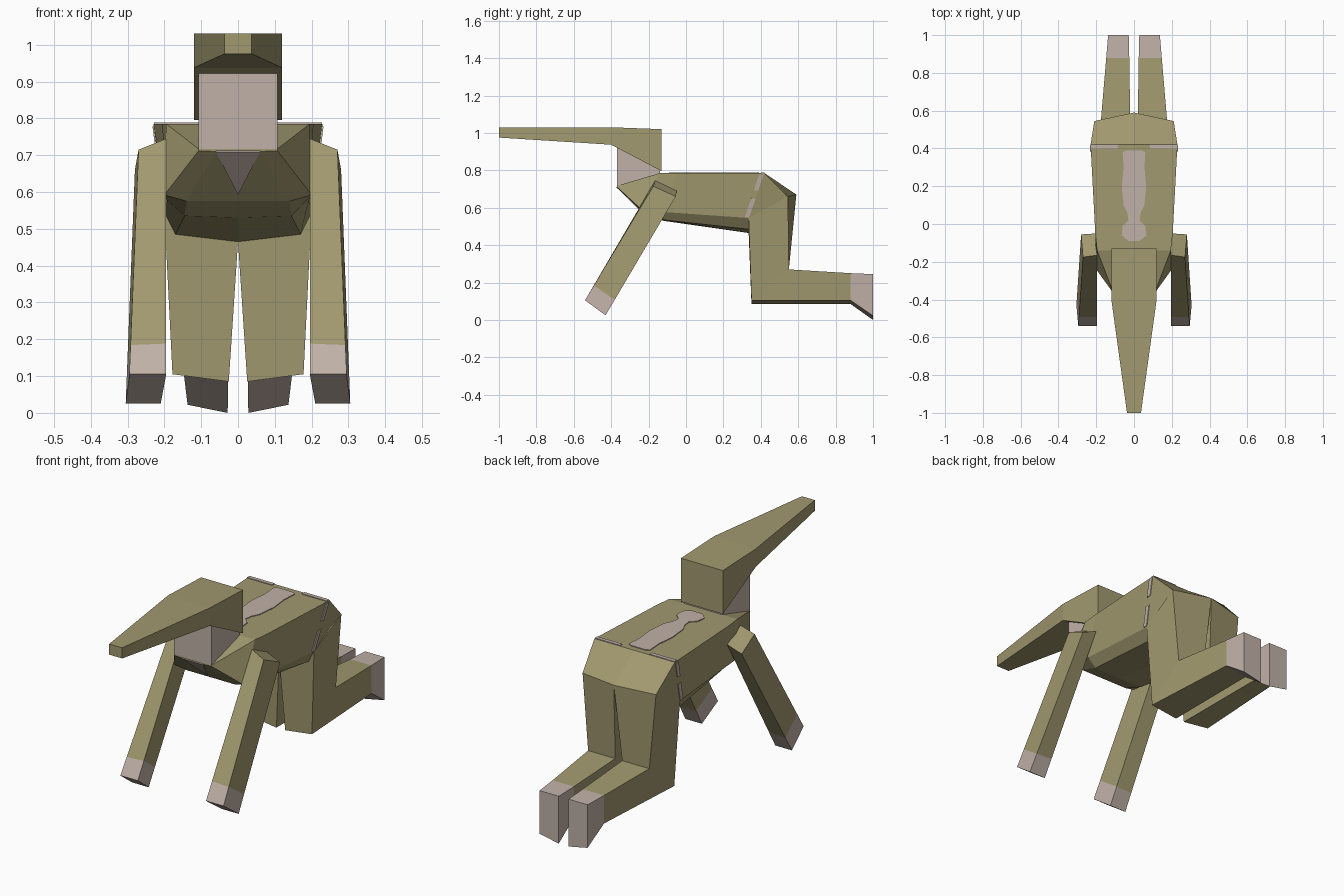
import bpy, bmesh
from mathutils import Vector

if "Cube" in bpy.data.objects:
    bpy.data.objects.remove(bpy.data.objects["Cube"])


def material(name, rgb):
    m = bpy.data.materials.new(name)
    m.diffuse_color = (*rgb, 1)
    m.use_nodes = True
    m.node_tree.nodes["Principled BSDF"].inputs["Base Color"].default_value = m.diffuse_color
    return m


OLIVE = material("olive hide", (0.36, 0.32, 0.16))
PINK = material("pale pink", (0.53, 0.44, 0.39))


def loft(name, rings, mats, mirror=1):
    """Skin a list of equal-sized rings; mats holds one material index per segment."""
    bm = bmesh.new()
    vr = [[bm.verts.new((p[0] * mirror, p[1], p[2])) for p in r] for r in rings]
    n = len(rings[0])
    for s in range(len(vr) - 1):
        for i in range(n):
            j = (i + 1) % n
            bm.faces.new((vr[s][i], vr[s][j], vr[s + 1][j], vr[s + 1][i])).material_index = mats[s]
    bm.faces.new(vr[0]).material_index = mats[0]
    bm.faces.new(vr[-1]).material_index = mats[-1]
    bmesh.ops.recalc_face_normals(bm, faces=bm.faces)
    me = bpy.data.meshes.new(name)
    bm.to_mesh(me)
    bm.free()
    me.materials.append(OLIVE)
    me.materials.append(PINK)
    ob = bpy.data.objects.new(name, me)
    bpy.context.collection.objects.link(ob)
    return ob


def plate(name, pts, normal, mirror=1):
    """Thin painted marking lying on a surface."""
    d = Vector(normal).normalized() * 0.004
    loft(name, [[Vector(p) - d for p in pts], [Vector(p) + d for p in pts]], [1], mirror)


# Body: half sections (top centre, top corner, side edge, belly corner, belly centre)
halves = [
    [(0, -.37, .717), (.107, -.37, .717), (.107, -.37, .712), (.06, -.37, .71), (0, -.37, .71)],
    [(0, -.14, .785), (.195, -.14, .785), (.2, -.24, .592), (.14, -.23, .575), (0, -.23, .575)],
    [(0, -.05, .785), (.205, -.05, .785), (.192, -.12, .577), (.145, -.12, .535), (0, -.12, .53)],
    [(0, .42, .785), (.23, .42, .785), (.2, .335, .545), (.17, .335, .485), (0, .335, .465)],
    [(0, .59, .67), (.21, .545, .66), (.18, .5, .52), (.15, .45, .5), (0, .45, .48)],
]
body = [h + [(-x, y, z) for x, y, z in h[3:0:-1]] for h in halves]
loft("body", body, [0] * 4)


def box_ring(y, x, z0, z1):
    return [(-x, y, z0), (x, y, z0), (x, y, z1), (-x, y, z1)]


# Long pointed head
loft("head", [box_ring(-.13, .12, .795, 1.02), box_ring(-.4, .12, .937, 1.03),
              box_ring(-1, .037, .975, 1.03)], [0, 0])

# Wedge-shaped neck
loft("neck", [box_ring(-.37, .107, .715, .93), box_ring(-.14, .107, .78, .81)], [1])

for side, s in (("left", 1), ("right", -1)):
    # Straight front leg with pale paw
    top = [(.195, -.165, .745), (.27, -.175, .715), (.28, -.055, .66), (.2, -.05, .69)]
    end = [(.195, -.54, .105), (.295, -.54, .105), (.305, -.43, .025), (.21, -.43, .025)]
    wrist = [Vector(a).lerp(Vector(b), .87) for a, b in zip(top, end)]
    loft(side + "_front_leg", [top, wrist, end], [0, 1], s)

    # Bent hind leg: thigh, hock, ankle, foot pad
    loft(side + "_hind_leg", [
        [(.2, .335, .545), (.21, .545, .66), (0, .59, .67), (0, .335, .465)],
        [(.178, .35, .105), (.175, .55, .27), (.02, .55, .27), (.025, .35, .085)],
        [(.147, .88, .105), (.147, .88, .25), (.025, .88, .25), (.027, .88, .085)],
        [(.137, 1, .022), (.137, 1, .245), (.028, 1, .245), (.028, 1, 0)],
    ], [0, 0, 1], s)

    # Broken pale band in front of the hip
    plate(side + "_top_band", [(.085, .4, .785), (.228, .4, .785), (.228, .42, .785), (.085, .42, .785)],
          (0, 0, 1), s)
    hi, lo = Vector((.229, .405, .785)), Vector((.2, .325, .545))
    w = Vector((0, .012, 0))
    for k, (a, b) in enumerate(((.03, .38), (.56, .98))):
        p, q = hi.lerp(lo, a), hi.lerp(lo, b)
        plate(f"{side}_side_band_{k}", [p - w, p + w, q + w, q - w], (1, 0, -.1), s)

# Pale stripe along the back
widths = [(-.09, .03), (-.06, .065), (-.01, .06), (.02, .03), (.06, .035),
          (.1, .055), (.2, .065), (.3, .055), (.38, .06), (.39, .04)]
plate("back_stripe", [(x, y, .785) for y, x in widths] + [(-x, y, .785) for y, x in widths[::-1]], (0, 0, 1))

# Pale throat patch
plate("throat_patch", [(-.06, -.37, .712), (.06, -.37, .712), (0, -.25, .595)], (0, -.7, -.7))
